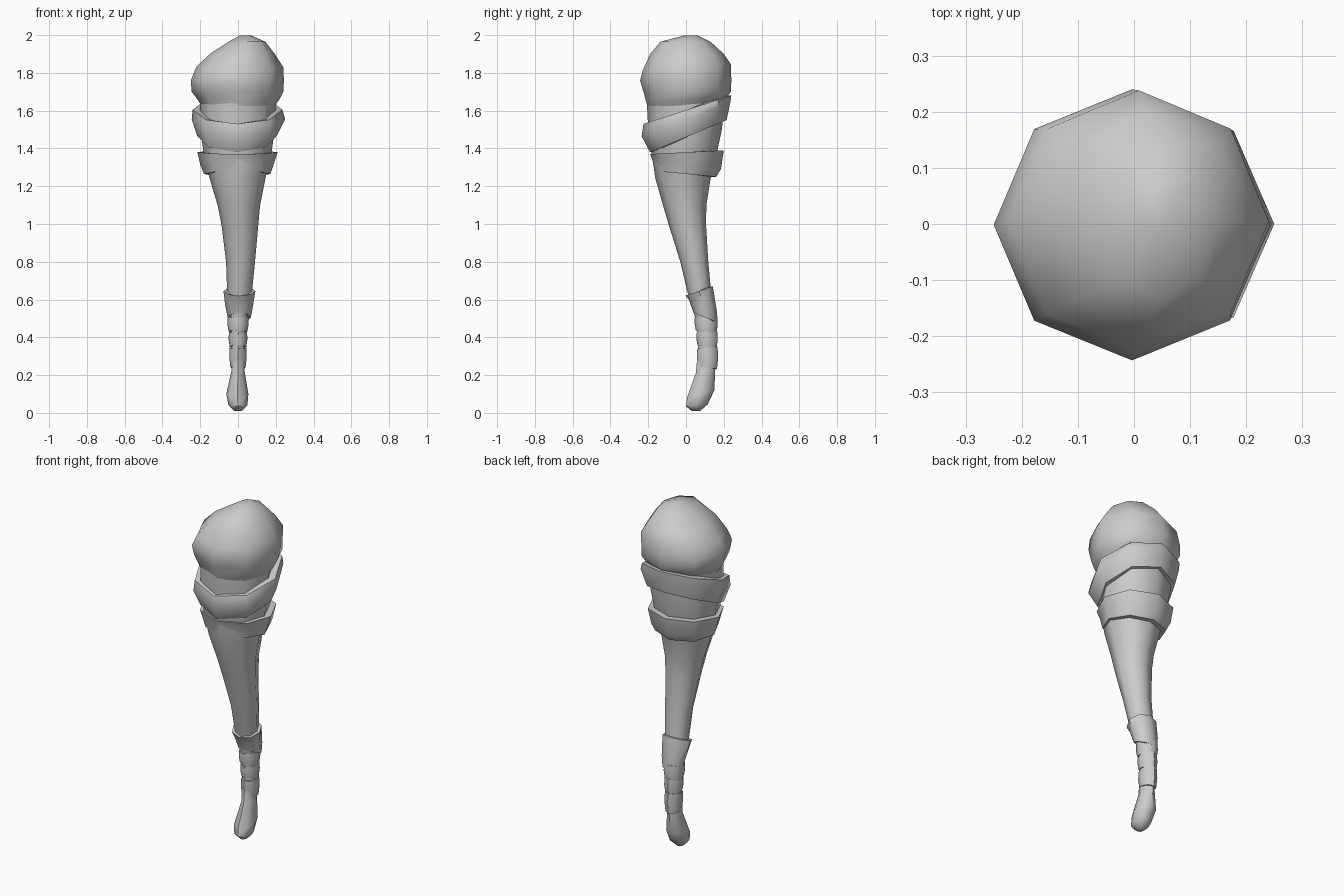
import bpy, bmesh, math


def loft(name, rings, sides=8, closed=False):
    """Skin rings of (z, xmin, xmax, ymin, ymax, tilt); tilt raises the back and lowers the front."""
    bm = bmesh.new()
    loops = []
    for z, x0, x1, y0, y1, tilt in rings:
        loop = []
        for i in range(sides):
            a = 2 * math.pi * i / sides
            c, s = math.cos(a), math.sin(a)
            loop.append(bm.verts.new(((x0 + x1) / 2 + c * (x1 - x0) / 2,
                                      (y0 + y1) / 2 + s * (y1 - y0) / 2,
                                      z + tilt * s)))
        loops.append(loop)
    pairs = list(zip(loops, loops[1:]))
    if closed:
        pairs.append((loops[-1], loops[0]))
    else:
        bm.faces.new(loops[0][::-1])
        bm.faces.new(loops[-1])
    for a, b in pairs:
        for i in range(sides):
            j = (i + 1) % sides
            bm.faces.new((a[i], a[j], b[j], b[i]))
    bmesh.ops.recalc_face_normals(bm, faces=bm.faces)
    mesh = bpy.data.meshes.new(name)
    bm.to_mesh(mesh)
    bm.free()
    ob = bpy.data.objects.new(name, mesh)
    bpy.context.collection.objects.link(ob)
    bpy.ops.object.select_all(action='DESELECT')
    ob.select_set(True)
    bpy.context.view_layer.objects.active = ob
    bpy.ops.object.shade_smooth_by_angle(angle=math.radians(50))
    return ob


def band(name, rings, inset=0.045):
    """Closed strap: outer rings plus inset copies of the first and last ring."""
    def inner(r):
        z, x0, x1, y0, y1, t = r
        return (z, x0 + inset, x1 - inset, y0 + inset, y1 - inset, t)
    return loft(name, [inner(rings[0])] + rings + [inner(rings[-1])], closed=True)


# Curved shaft with rounded pommel
loft("shaft", [
    (0.01, -0.02, 0.02, 0.03, 0.075, 0.0),
    (0.04, -0.05, 0.05, 0.00, 0.115, 0.005),
    (0.10, -0.062, 0.055, 0.005, 0.15, 0.02),
    (0.22, -0.035, 0.035, 0.052, 0.155, 0.01),
    (0.35, -0.038, 0.038, 0.065, 0.16, 0),
    (0.50, -0.045, 0.05, 0.05, 0.155, 0),
    (0.65, -0.058, 0.075, 0.005, 0.132, 0),
    (0.80, -0.063, 0.09, -0.03, 0.118, 0),
    (1.00, -0.088, 0.108, -0.093, 0.106, 0),
    (1.10, -0.108, 0.117, -0.122, 0.108, 0),
    (1.24, -0.15, 0.145, -0.162, 0.13, 0),
    (1.36, -0.18, 0.175, -0.18, 0.16, 0),
    (1.50, -0.20, 0.195, -0.20, 0.19, 0),
    (1.70, -0.20, 0.20, -0.21, 0.21, 0),
])

# Swollen head
loft("head", [
    (1.62, -0.19, 0.19, -0.20, 0.19, 0.01),
    (1.66, -0.215, 0.22, -0.212, 0.215, 0.01),
    (1.70, -0.245, 0.24, -0.225, 0.238, 0.0),
    (1.76, -0.25, 0.243, -0.243, 0.24, 0.0),
    (1.83, -0.222, 0.24, -0.228, 0.238, 0.015),
    (1.90, -0.15, 0.195, -0.19, 0.20, 0.0),
    (1.965, -0.05, 0.145, -0.135, 0.13, 0.0),
    (1.998, 0.01, 0.07, -0.01, 0.06, 0.0),
])

# Slanted straps around the thick end
band("upper_strap", [
    (1.465, -0.215, 0.205, -0.19, 0.215, 0.085),
    (1.555, -0.245, 0.25, -0.235, 0.235, 0.09),
    (1.605, -0.24, 0.235, -0.225, 0.24, 0.075),
])
band("lower_strap", [
    (1.265, -0.18, 0.172, -0.165, 0.16, -0.015),
    (1.315, -0.20, 0.188, -0.178, 0.185, -0.025),
    (1.38, -0.215, 0.21, -0.19, 0.20, 0.01),
])

# Grip collar and wrappings
band("grip_collar", [
    (0.505, -0.055, 0.068, 0.04, 0.165, -0.025),
    (0.57, -0.068, 0.08, 0.015, 0.163, -0.03),
    (0.645, -0.077, 0.092, -0.002, 0.142, 0.025),
], 0.025)
for i, (lo, hi, w, y0, y1) in enumerate([
        (0.24, 0.345, 0.046, 0.057, 0.17),
        (0.35, 0.43, 0.05, 0.055, 0.168),
        (0.43, 0.51, 0.056, 0.046, 0.168)]):
    band(f"grip_wrap_{i + 1}", [
        (lo, -w + 0.006, w - 0.006, y0 + 0.006, y1 - 0.006, -0.008),
        ((lo + hi) / 2, -w, w, y0, y1, 0.0),
        (hi, -w + 0.002, w - 0.002, y0, y1 - 0.003, 0.006),
    ], 0.018)
